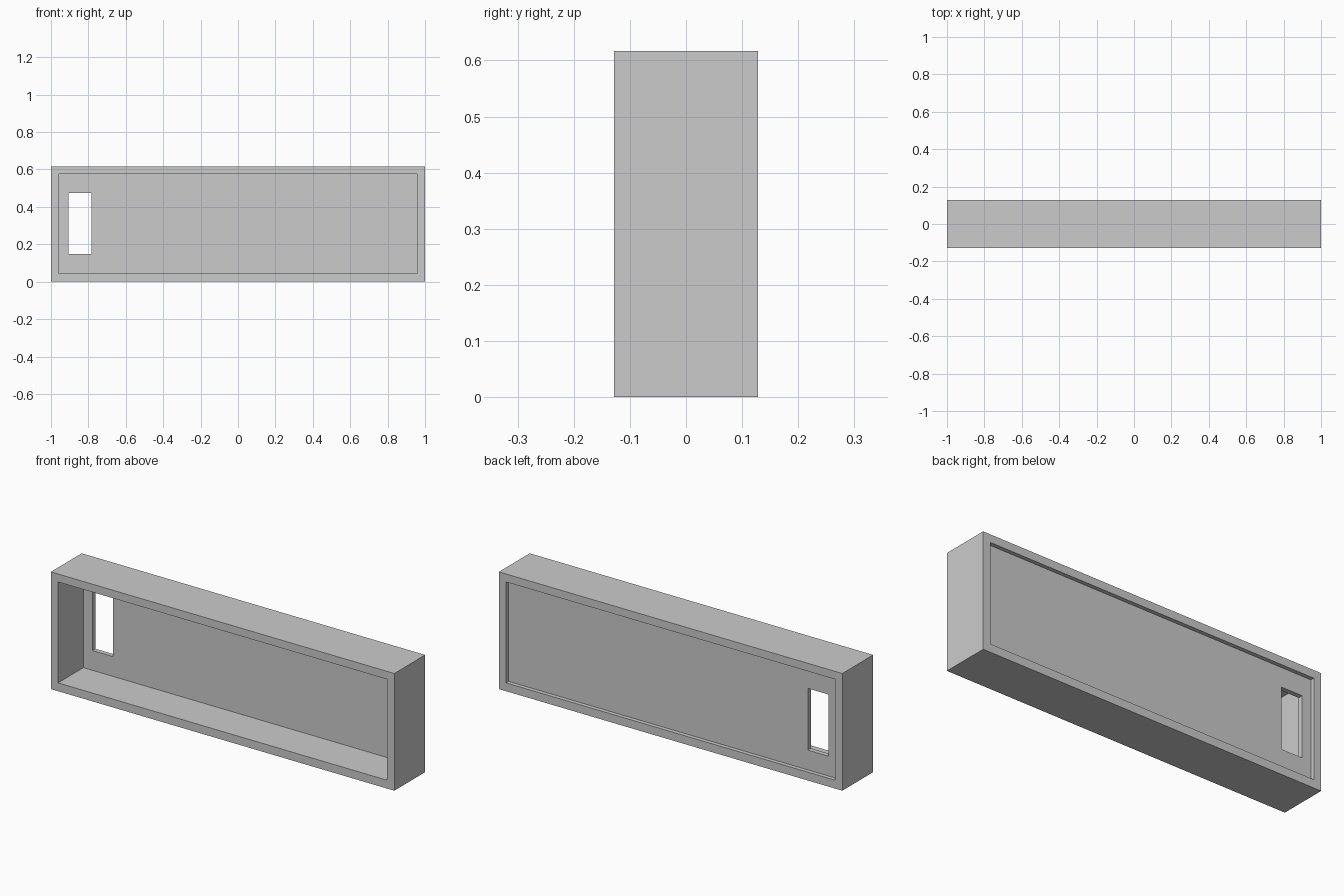
import bpy
import bmesh

if "Cube" in bpy.data.objects:
    bpy.data.objects.remove(bpy.data.objects["Cube"])


def rect_ring(name, outer, inner, y0, y1):
    """Rectangular plate with a rectangular hole; rects are (x0, z0, x1, z1)."""
    bm = bmesh.new()

    def loop(rect, y):
        x0, z0, x1, z1 = rect
        return [bm.verts.new((x, y, z)) for x, z in ((x0, z0), (x1, z0), (x1, z1), (x0, z1))]

    # Loops run around the section: outer front, inner front, inner back, outer back
    loops = [loop(outer, y0), loop(inner, y0), loop(inner, y1), loop(outer, y1)]
    for a, b in zip(loops, loops[1:] + loops[:1]):
        for i in range(4):
            j = (i + 1) % 4
            bm.faces.new((a[i], a[j], b[j], b[i]))
    bmesh.ops.recalc_face_normals(bm, faces=bm.faces)
    mesh = bpy.data.meshes.new(name)
    bm.to_mesh(mesh)
    bm.free()
    obj = bpy.data.objects.new(name, mesh)
    bpy.context.collection.objects.link(obj)
    return obj


HEIGHT, HALF_DEPTH, WALL = 0.617, 0.128, 0.042
opening = (-1 + WALL, WALL + 0.002, 1 - WALL, HEIGHT - WALL)

# Deep outer frame
rect_ring("outer_frame", (-1, 0, 1, HEIGHT), opening, -HALF_DEPTH, HALF_DEPTH)

# Thin back panel, slightly recessed, with the upright slot on the left
rect_ring("back_panel", opening, (-0.906, 0.148, -0.784, 0.473), 0.082, 0.107)
